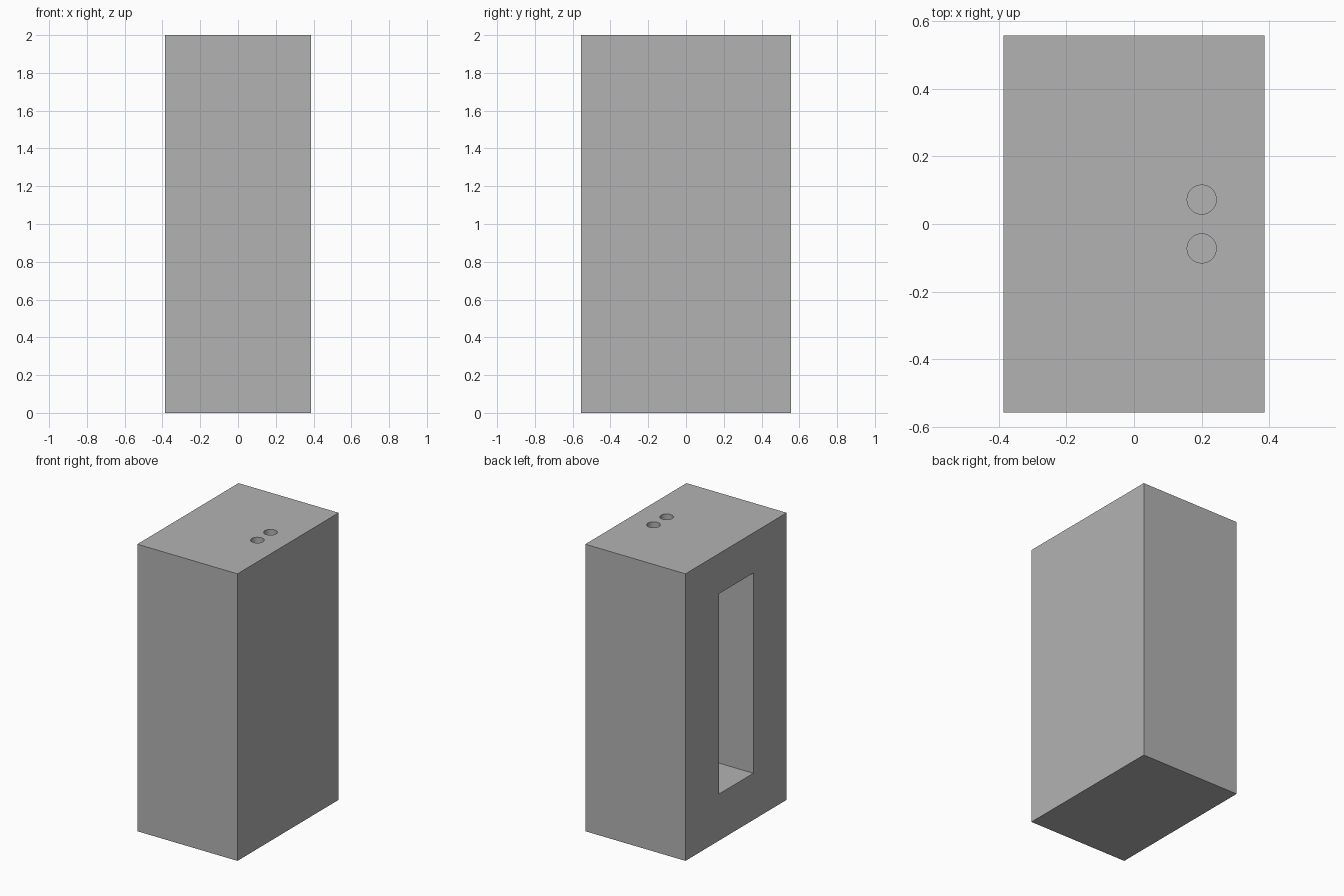
import bpy
from mathutils import Vector

cube = bpy.data.objects.get("Cube")
if cube:
    bpy.data.objects.remove(cube, do_unlink=True)

grey = bpy.data.materials.new("plain grey")
grey.use_nodes = True
colour = (0.45, 0.45, 0.45, 1)
grey.diffuse_color = colour
grey.node_tree.nodes["Principled BSDF"].inputs["Base Color"].default_value = colour


def finish(obj, name):
    obj.name = name
    obj.data.materials.append(grey)
    return obj


def box(name, low, high):
    """Box between two opposite corners."""
    low, high = Vector(low), Vector(high)
    bpy.ops.mesh.primitive_cube_add(size=1, location=(low + high) / 2)
    obj = bpy.context.object
    obj.scale = high - low
    bpy.ops.object.transform_apply(location=False, rotation=False, scale=True)
    return finish(obj, name)


def cut(target, cutter):
    """Subtract a hidden cutter from the target."""
    cutter.hide_render = True
    cutter.hide_set(True)
    mod = target.modifiers.new(cutter.name, "BOOLEAN")
    mod.operation = "DIFFERENCE"
    mod.solver = "EXACT"
    mod.object = cutter
    bpy.context.view_layer.objects.active = target
    bpy.ops.object.modifier_apply(modifier=mod.name)
    bpy.data.objects.remove(cutter, do_unlink=True)


# Solid housing block
housing = box("housing", (-0.386, -0.557, 0), (0.386, 0.557, 2))

# Tall pocket opening on the -x side
cut(housing, box("pocket_cutter", (-0.5, -0.19, 0.325), (0.26, 0.19, 1.72)))

# Pair of round holes from the top down into the pocket
for y in (-0.072, 0.072):
    bpy.ops.mesh.primitive_cylinder_add(vertices=48, radius=0.043, depth=0.5,
                                        location=(0.2, y, 1.9))
    cut(housing, finish(bpy.context.object, "hole_cutter"))

# Round hole walls shade smoothly, box edges stay crisp
bpy.ops.object.select_all(action="DESELECT")
housing.select_set(True)
bpy.context.view_layer.objects.active = housing
bpy.ops.object.shade_smooth_by_angle(angle=0.5)
